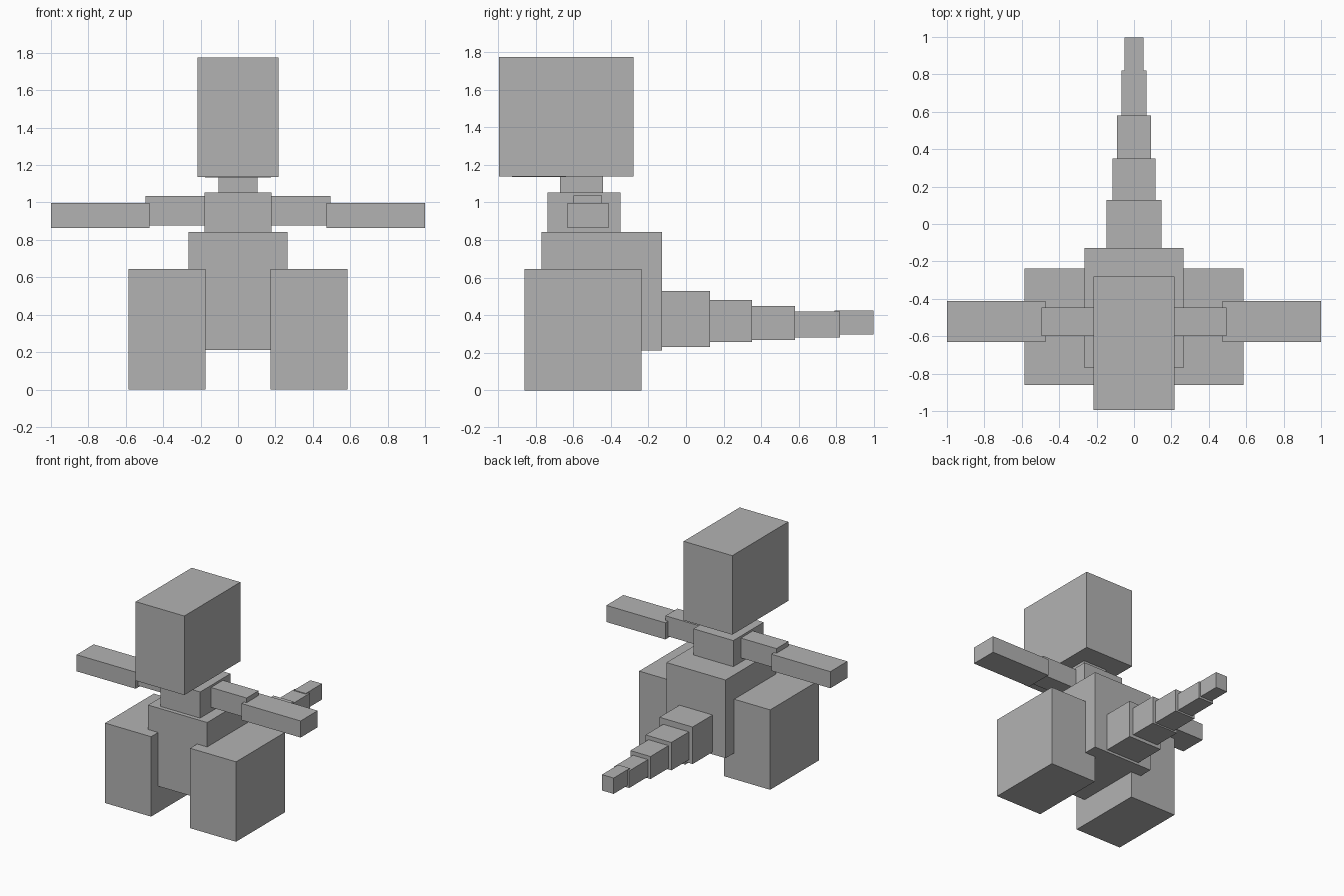
import bpy

if "Cube" in bpy.data.objects:
    bpy.data.objects.remove(bpy.data.objects["Cube"])

grey = bpy.data.materials.new("plain_grey")
grey.diffuse_color = (0.45, 0.45, 0.45, 1)
grey.use_nodes = True
grey.node_tree.nodes["Principled BSDF"].inputs["Base Color"].default_value = grey.diffuse_color


def box(name, x, y, z):
    """Axis-aligned box from (min, max) ranges."""
    lo, hi = zip(x, y, z)
    bpy.ops.mesh.primitive_cube_add(size=1, location=[(a + b) / 2 for a, b in zip(lo, hi)])
    ob = bpy.context.object
    ob.name = name
    ob.scale = [b - a for a, b in zip(lo, hi)]
    bpy.ops.object.transform_apply(location=False, rotation=False, scale=True)
    ob.data.materials.append(grey)


def centred(name, half_width, y, z):
    box(name, (-half_width, half_width), y, z)


def pair(name, x, y, z):
    box(name + "_right", x, y, z)
    box(name + "_left", (-x[1], -x[0]), y, z)


# Head, jaw and neck
centred("head", 0.217, (-0.995, -0.28), (1.137, 1.775))
centred("jaw", 0.177, (-0.925, -0.64), (1.134, 1.16))
centred("neck", 0.105, (-0.67, -0.442), (1.04, 1.15))

# Torso
centred("chest", 0.178, (-0.737, -0.349), (0.83, 1.053))
centred("body", 0.264, (-0.77, -0.128), (0.211, 0.842))

# Limbs
pair("upper_arm", (0.17, 0.495), (-0.598, -0.446), (0.876, 1.036))
pair("lower_arm", (0.473, 1.0), (-0.63, -0.412), (0.864, 0.998))
pair("leg", (0.174, 0.585), (-0.86, -0.238), (0.0, 0.645))

# Tail segments: half width, y range, z range
tail = [
    (0.148, (-0.135, 0.127), (0.23, 0.529)),
    (0.115, (0.12, 0.351), (0.256, 0.481)),
    (0.09, (0.345, 0.581), (0.267, 0.449)),
    (0.067, (0.575, 0.82), (0.28, 0.418)),
    (0.052, (0.79, 0.997), (0.296, 0.424)),
]
for i, (w, y, z) in enumerate(tail, 1):
    centred(f"tail_segment_{i}", w, y, z)
